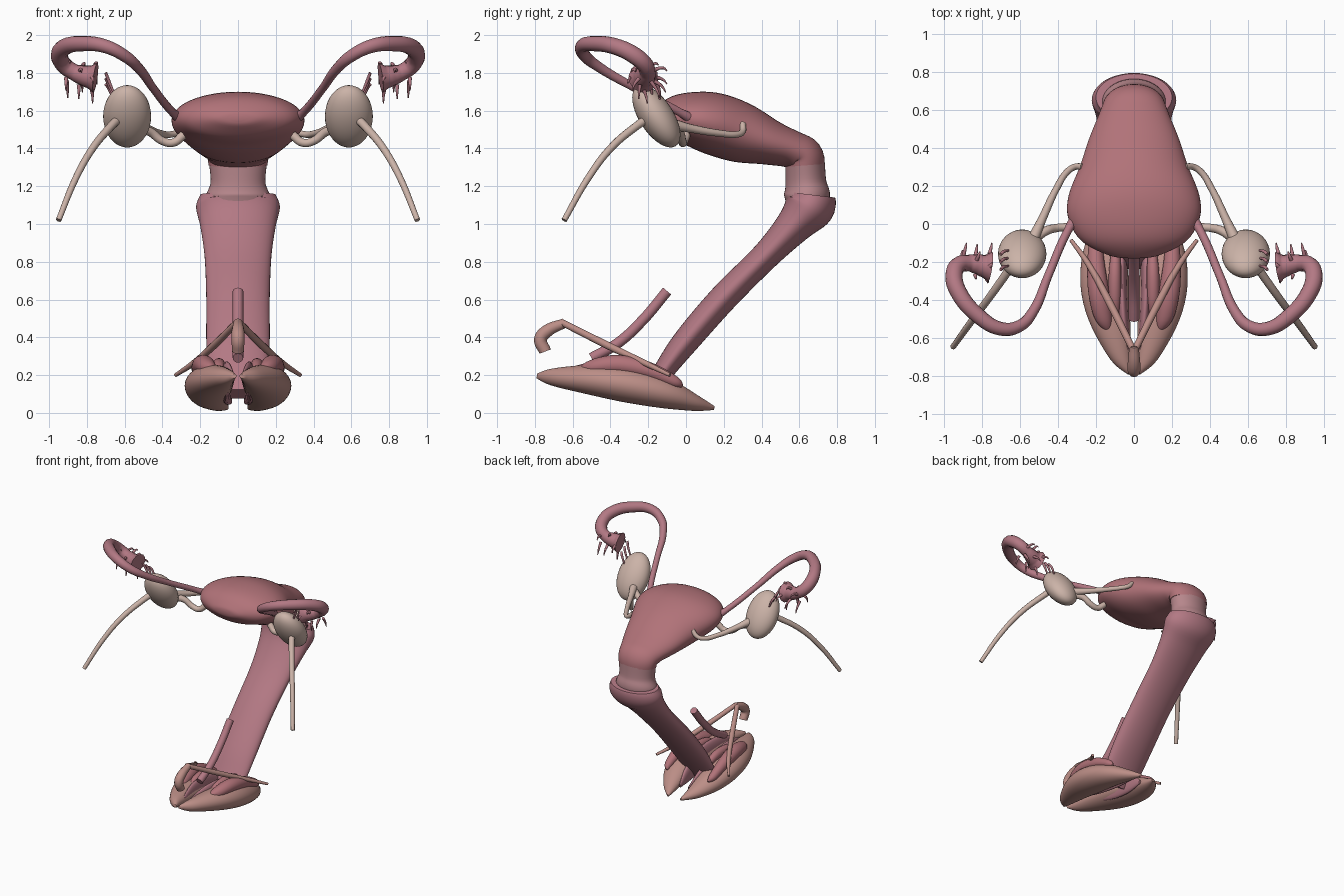
import bpy, bmesh, math
from mathutils import Vector, Matrix

if "Cube" in bpy.data.objects:
    bpy.data.objects.remove(bpy.data.objects["Cube"])


def material(name, rgb):
    m = bpy.data.materials.new(name)
    m.diffuse_color = (*rgb, 1)
    m.use_nodes = True
    m.node_tree.nodes["Principled BSDF"].inputs["Base Color"].default_value = m.diffuse_color
    return m


rose = material("rose", (0.44, 0.17, 0.19))
pink = material("pink", (0.45, 0.19, 0.23))
pale_pink = material("pale_pink", (0.47, 0.24, 0.26))
cream = material("cream", (0.60, 0.45, 0.39))
tan = material("tan", (0.50, 0.27, 0.24))


def catmull(a, b, c, d, t):
    return 0.5 * (2 * b + (c - a) * t + (2 * a - 5 * b + 4 * c - d) * t * t
                  + (3 * b - a - 3 * c + d) * t ** 3)


def loft(name, rings, mat, sides=40, sub=5, flip=1):
    """Smooth body from rings (x, y, z, half width, half thickness)."""
    pts = []
    n = len(rings)
    for i in range(n - 1):
        q = [rings[max(0, min(n - 1, i + k))] for k in (-1, 0, 1, 2)]
        for s in range(sub):
            pts.append([catmull(*c, s / sub) for c in zip(*q)])
    pts.append(list(rings[-1]))
    bm = bmesh.new()
    loops = []
    for i, (x, y, z, w, t) in enumerate(pts):
        a, b = pts[max(i - 1, 0)], pts[min(i + 1, len(pts) - 1)]
        d = Vector((0, b[1] - a[1], b[2] - a[2])).normalized()
        v = Vector((1, 0, 0)).cross(d)
        c = Vector((x * flip, y, z))
        loops.append([bm.verts.new(c + Vector((w * math.cos(k), 0, 0)) + v * t * math.sin(k))
                      for k in (2 * math.pi * j / sides for j in range(sides))])
    for p, q in zip(loops, loops[1:]):
        for j in range(sides):
            k = (j + 1) % sides
            bm.faces.new((p[j], p[k], q[k], q[j]))
    bm.faces.new(loops[0])
    bm.faces.new(loops[-1])
    bmesh.ops.recalc_face_normals(bm, faces=bm.faces)
    return finish(name, bm, mat)


def finish(name, bm, mat):
    me = bpy.data.meshes.new(name)
    bm.to_mesh(me)
    bm.free()
    ob = bpy.data.objects.new(name, me)
    bpy.context.collection.objects.link(ob)
    me.materials.append(mat)
    bpy.ops.object.select_all(action='DESELECT')
    ob.select_set(True)
    bpy.context.view_layer.objects.active = ob
    bpy.ops.object.shade_smooth_by_angle(angle=math.radians(45))
    return ob


def tube(name, pts, mat, flip=1, res=6):
    """Round tube through points (x, y, z, radius)."""
    cu = bpy.data.curves.new(name, 'CURVE')
    cu.dimensions = '3D'
    cu.bevel_depth = 1
    cu.bevel_resolution = 4
    cu.resolution_u = res
    cu.use_fill_caps = True
    sp = cu.splines.new('BEZIER')
    sp.bezier_points.add(len(pts) - 1)
    for bp, (x, y, z, r) in zip(sp.bezier_points, pts):
        bp.co = (x * flip, y, z)
        bp.radius = r
        bp.handle_left_type = bp.handle_right_type = 'AUTO'
    ob = bpy.data.objects.new(name, cu)
    bpy.context.collection.objects.link(ob)
    cu.materials.append(mat)
    return ob


# Uterus body, bending down into the neck
loft("uterus", [(0, -.18, 1.56, .03, .012), (0, -.165, 1.56, .13, .045),
                (0, -.09, 1.56, .275, .11), (0, .03, 1.555, .345, .145),
                (0, .15, 1.53, .343, .165), (0, .3, 1.48, .285, .158),
                (0, .45, 1.43, .235, .12), (0, .56, 1.395, .19, .1),
                (0, .62, 1.36, .165, .105), (0, .63, 1.31, .155, .105)], rose, 56)
# Cervix
loft("cervix", [(0, .63, 1.32, .153, .105), (0, .635, 1.22, .145, .108),
                (0, .64, 1.15, .168, .122), (0, .63, 1.08, .16, .1)], pale_pink)
# Vaginal canal
loft("vaginal_canal", [(0, .665, 1.155, .2, .125), (0, .65, 1.09, .222, .135),
                       (0, .57, .99, .2, .098), (0, .42, .83, .177, .075),
                       (0, .2, .61, .168, .075), (0, 0, .38, .168, .07),
                       (0, -.12, .22, .16, .055), (0, -.2, .1, .14, .045)], pink)
# Urethra
tube("urethra", [(0, -.1, .645, .028), (0, -.23, .49, .028), (0, -.36, .37, .028),
                 (0, -.5, .29, .028)], pink)
# Clitoral body with downturned tip
tube("clitoris_body", [(0, -.745, .325, .032), (0, -.77, .39, .034), (0, -.74, .43, .034),
                       (0, -.64, .477, .025)], tan)

for side, s in (("right", 1), ("left", -1)):
    # Legs of the clitoris
    tube(f"crus_{side}", [(.01, -.65, .475, .018), (.13, -.41, .355, .02),
                          (.24, -.21, .26, .016), (.33, -.085, .2, .01)], tan, s)
    # Outer lips
    loft(f"outer_lip_{side}", [(.02, -.79, .195, .012, .012), (.07, -.71, .19, .055, .045),
                               (.13, -.5, .175, .11, .08), (.155, -.3, .147, .127, .094),
                               (.15, -.1, .1, .105, .078), (.11, .05, .052, .06, .043),
                               (.06, .15, .025, .01, .01)], tan, flip=s)
    # Inner lips
    loft(f"inner_lip_{side}", [(.03, -.66, .2, .01, .02), (.055, -.5, .2, .025, .07),
                               (.065, -.3, .165, .028, .095), (.06, -.12, .11, .025, .07),
                               (.04, .02, .06, .008, .015)], pink, 24, flip=s)
    # Bulbs, outer and inner strand
    loft(f"bulb_{side}", [(.13, -.57, .22, .01, .01), (.16, -.5, .24, .045, .04),
                          (.185, -.36, .255, .055, .052), (.2, -.2, .225, .045, .045),
                          (.2, -.06, .165, .03, .03), (.19, -.02, .14, .008, .008)],
         rose, 24, flip=s)
    loft(f"inner_bulb_{side}", [(.09, -.5, .22, .008, .008), (.1, -.4, .25, .03, .03),
                                (.1, -.25, .25, .032, .035), (.095, -.12, .2, .02, .02)],
         rose, 20, flip=s)

    # Uterine tube with wide outer end
    tube(f"uterine_tube_{side}", [
        (.3, .04, 1.55, .03), (.345, -.03, 1.59, .022), (.45, -.27, 1.72, .022),
        (.53, -.46, 1.83, .027), (.6, -.535, 1.89, .032), (.7, -.55, 1.94, .036),
        (.82, -.48, 1.955, .041), (.92, -.36, 1.935, .044), (.945, -.27, 1.89, .046),
        (.92, -.215, 1.84, .044), (.87, -.205, 1.805, .043), (.83, -.21, 1.79, .052),
        (.79, -.22, 1.78, .06), (.755, -.225, 1.775, .08)], pink, s)
    # Fringe around the wide end
    ax = Vector((-.96, -.1, -.12)).normalized()
    u = ax.cross(Vector((0, 1, 0))).normalized()
    v = ax.cross(u)
    c = Vector((.765, -.223, 1.777))
    for i in range(12):
        a = 2 * math.pi * i / 12
        d = u * math.cos(a) + v * math.sin(a)
        back = -ax * (.07 * (i % 3))
        p = [c + back + d * (.068 - .012 * (i % 3)),
             c + back + d * .09 + Vector((-.006, .012, -.012)),
             c + back + d * .105 + Vector((-.008, .018, -.035))]
        tube(f"fringe_{side}_{i}", [(*q, r) for q, r in zip(p, (.011, .007, .003))],
             pink, s, 3)
    # Long fringe strands touching the ovary
    for i in range(3):
        y = -.24 + .04 * i
        tube(f"long_fringe_{side}_{i}", [(.70, y, 1.8 - .03 * i, .008), (.685, y + .015, 1.76 - .02 * i, .009),
                                         (.66, y + .02, 1.7 - .02 * i, .006)], pink, s, 3)

    # Ovary
    bm = bmesh.new()
    bmesh.ops.create_uvsphere(bm, u_segments=32, v_segments=20, radius=1, matrix=Matrix.Translation(
        (.587 * s, -.157, 1.57)) @ Matrix.Rotation(.58, 4, 'X') @ Matrix.Diagonal((.127, .09, .188, 1)))
    finish(f"ovary_{side}", bm, cream)
    # Ligaments
    tube(f"ovarian_ligament_{side}", [(.56, -.11, 1.5, .03), (.47, -.04, 1.49, .024),
                                      (.4, -.02, 1.44, .022), (.345, -.015, 1.43, .022),
                                      (.29, 0, 1.47, .024)], cream, s)
    tube(f"long_ligament_{side}", [(.53, -.08, 1.53, .03), (.48, .03, 1.505, .022),
                                   (.41, .18, 1.48, .018), (.35, .275, 1.475, .017),
                                   (.31, .3, 1.49, .017), (.27, .3, 1.53, .017)], cream, s)
    tube(f"hanging_ligament_{side}", [(.63, -.2, 1.56, .024), (.67, -.26, 1.52, .022),
                                      (.77, -.4, 1.4, .02), (.86, -.52, 1.24, .018),
                                      (.95, -.645, 1.02, .015)], cream, s)
